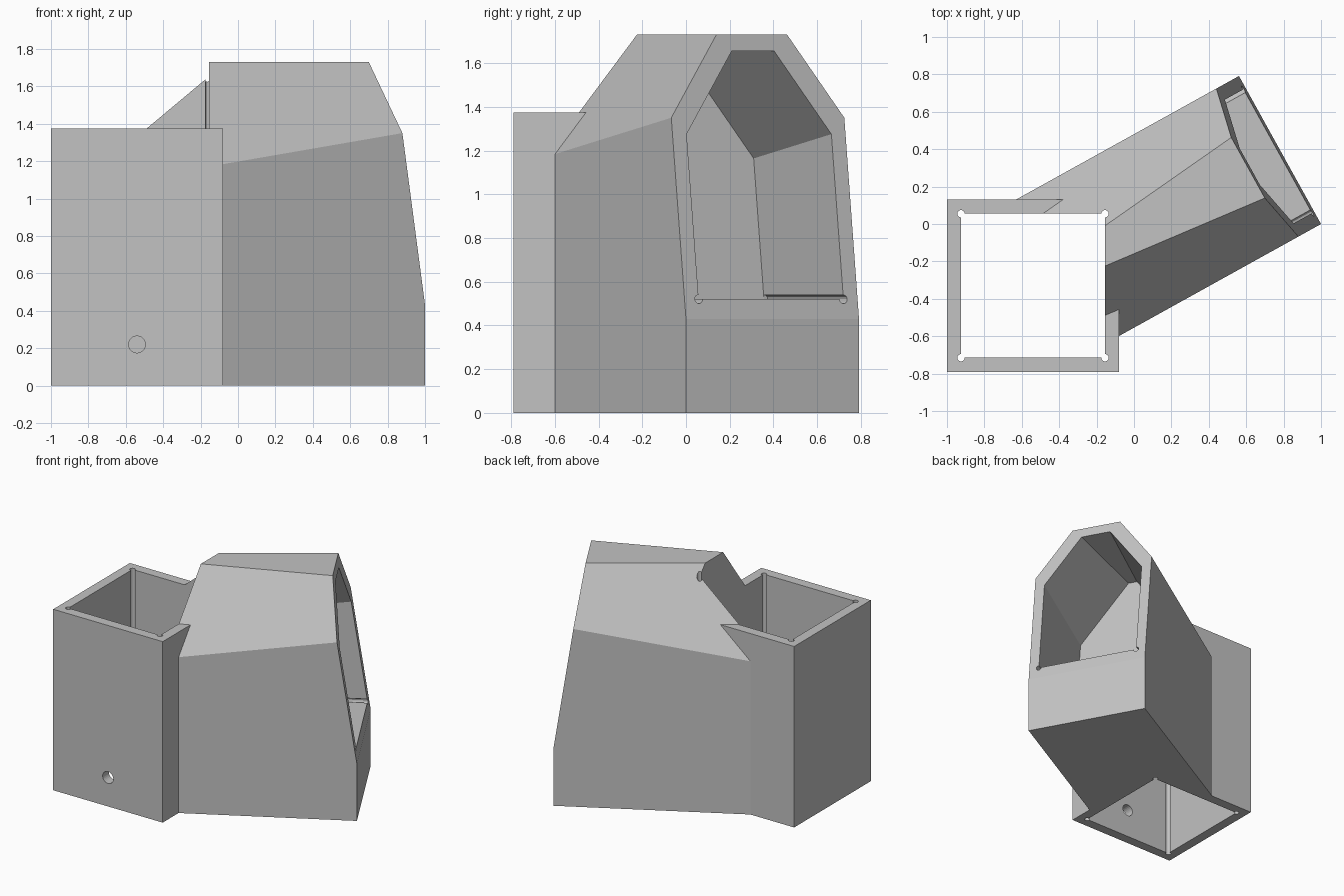
import bpy, bmesh, math
from mathutils import Matrix, Vector

cube = bpy.data.objects.get("Cube")
if cube:
    bpy.data.objects.remove(cube, do_unlink=True)

grey = bpy.data.materials.new("plain_grey")
grey.use_nodes = True
grey.diffuse_color = (0.54, 0.54, 0.54, 1)
grey.node_tree.nodes["Principled BSDF"].inputs["Base Color"].default_value = grey.diffuse_color

ANGLE = math.radians(29)      # heading of the angled arm
SPIN = Matrix.Rotation(ANGLE, 4, "Z")
ARM_MID = -0.0325             # arm centre line, across the arm
ROOF_SLOPE = 0.704            # sideways run of the chamfers per unit height


def finish(name, bm):
    bmesh.ops.recalc_face_normals(bm, faces=bm.faces[:])
    mesh = bpy.data.meshes.new(name)
    bm.to_mesh(mesh)
    bm.free()
    mesh.materials.append(grey)
    obj = bpy.data.objects.new(name, mesh)
    bpy.context.collection.objects.link(obj)
    return obj


def box(name, low, high):
    bm = bmesh.new()
    low, high = Vector(low), Vector(high)
    bmesh.ops.create_cube(bm, size=1)
    bmesh.ops.scale(bm, vec=high - low, verts=bm.verts)
    bmesh.ops.translate(bm, vec=(low + high) / 2, verts=bm.verts)
    return finish(name, bm)


def rod(name, start, end, radius, sides):
    bm = bmesh.new()
    start, end = Vector(start), Vector(end)
    axis = end - start
    place = Matrix.Translation((start + end) / 2) @ axis.to_track_quat("Z", "Y").to_matrix().to_4x4()
    bmesh.ops.create_cone(bm, cap_ends=True, segments=sides, radius1=radius,
                          radius2=radius, depth=axis.length, matrix=place)
    return finish(name, bm)


def front_at(z):
    """Front face of the arm: upright below, leaning back above."""
    return 0.8746 - 0.1505 * max(0, z - 0.43)


def arm_shape(name, half, floor, shoulder, top, near, far):
    """Gabled prism with a flat ridge, running between two depths."""
    bm = bmesh.new()
    for depth in (near, far):
        edge = shoulder - 0.148 * depth
        ridge = half - ROOF_SLOPE * (top - edge)
        levels = [(half, floor), (half, max(floor, 0.43)), (half, edge), (ridge, top)]
        for side in (-1, 1):
            for width, z in levels:
                bm.verts.new((front_at(z) - depth, ARM_MID + side * width, z))
    bmesh.ops.remove_doubles(bm, verts=bm.verts[:], dist=0.0001)
    hull = bmesh.ops.convex_hull(bm, input=bm.verts[:])
    loose = [v for v in bm.verts if not v.link_faces]
    bmesh.ops.delete(bm, geom=loose, context="VERTS")
    bmesh.ops.dissolve_limit(bm, angle_limit=0.01, verts=bm.verts[:], edges=bm.edges[:])
    bmesh.ops.transform(bm, matrix=SPIN, verts=bm.verts[:])
    return finish(name, bm)


# Square sleeve and the angled arm joined to it
body = box("holder_body", (-1, -0.79, 0), (-0.08, 0.13, 1.375))
arm = arm_shape("arm", 0.4525, 0, 1.35, 1.73, 0, 1.45)
steps = [(arm, "UNION")]

# Square shaft through the sleeve, with relieved corners
left, right, front, back = -0.925, -0.155, -0.715, 0.055
cutters = [box("shaft_cutter", (left, front, -0.1), (right, back, 2))]
for x in (left, right):
    for y in (front, back):
        cutters.append(rod("shaft_corner_cutter", (x, y, -0.2), (x, y, 2.1), 0.02, 12))

# Pocket in the arm, with relieved floor corners
cutters.append(arm_shape("pocket_cutter", 0.3785, 0.52, 1.275, 1.655, -0.1, 0.75))
for side in (-1, 1):
    y = ARM_MID + side * 0.3785
    cutters.append(rod("pocket_corner_cutter", SPIN @ Vector((0.111, y, 0.52)),
                       SPIN @ Vector((1.1, y, 0.52)), 0.02, 12))

# Screw hole in the front wall
cutters.append(rod("screw_hole_cutter", (-0.54, -0.9, 0.22), (-0.54, -0.6, 0.22), 0.045, 24))
steps += [(c, "DIFFERENCE") for c in cutters]

for helper, operation in steps:
    helper.hide_render = True
    mod = body.modifiers.new(helper.name, "BOOLEAN")
    mod.object = helper
    mod.operation = operation
    mod.solver = "EXACT"

# Bake the result and drop the helpers
bpy.context.view_layer.update()
graph = bpy.context.evaluated_depsgraph_get()
baked = bpy.data.meshes.new_from_object(body.evaluated_get(graph))
body.modifiers.clear()
body.data = baked
for helper, _ in steps:
    bpy.data.objects.remove(helper, do_unlink=True)
body.data.materials.clear()
body.data.materials.append(grey)
for face in body.data.polygons:
    face.material_index = 0
    face.use_smooth = False
